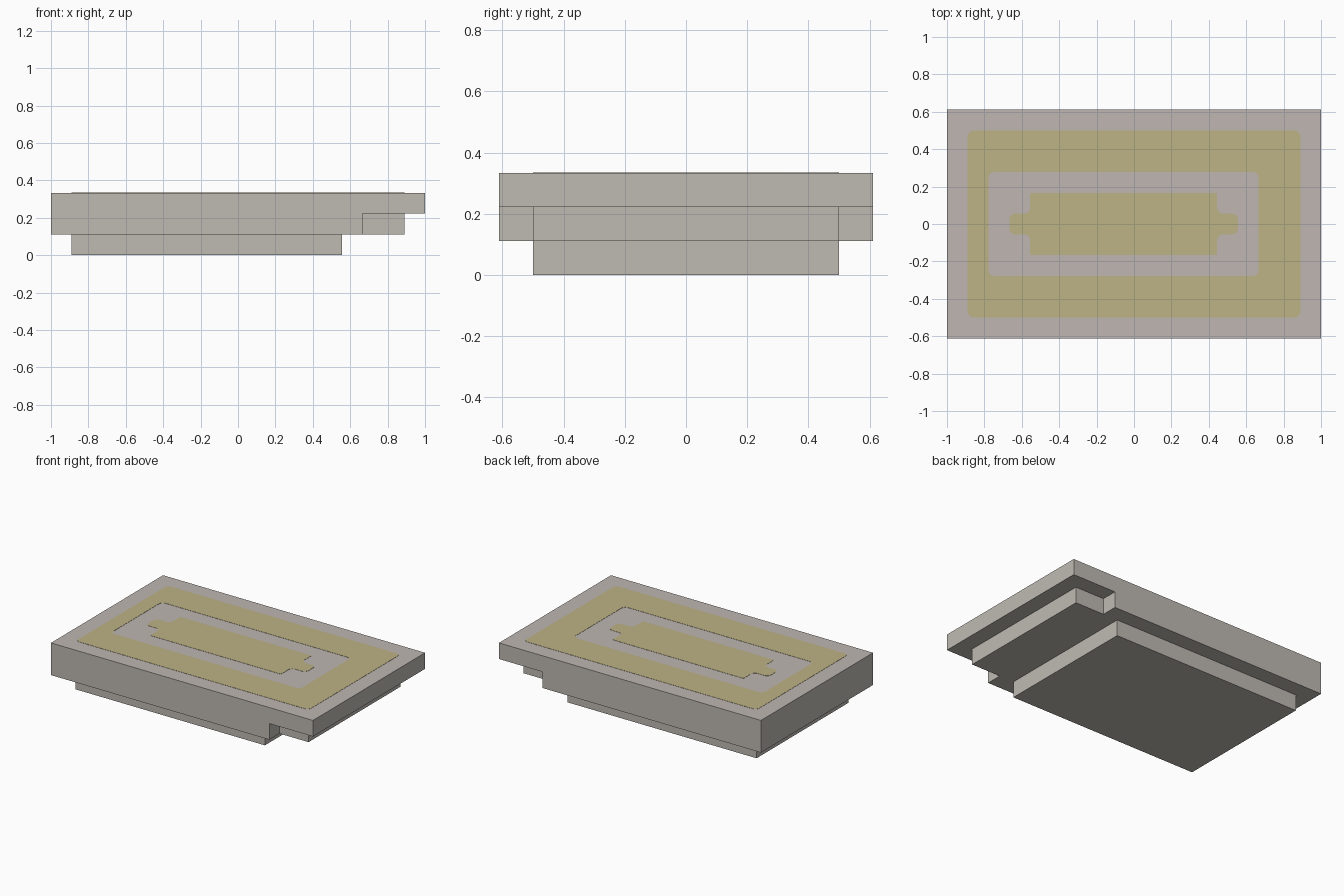
import bpy
import bmesh
from math import pi, sin, cos
from mathutils import Vector

U = 1 / 9  # the whole model sits on this module

if "Cube" in bpy.data.objects:
    bpy.data.objects.remove(bpy.data.objects["Cube"])


def material(name, rgb):
    mat = bpy.data.materials.new(name)
    mat.use_nodes = True
    mat.diffuse_color = (*rgb, 1)
    mat.node_tree.nodes["Principled BSDF"].inputs["Base Color"].default_value = (*rgb, 1)
    return mat


stone = material("warm grey stone", (0.52, 0.49, 0.45))
surface = material("pale grey surface", (0.52, 0.47, 0.45))
ochre = material("ochre inlay", (0.51, 0.45, 0.24))


def extruded(name, profile, half_width):
    """Extrude an x-z profile, in modules, along y; the highest face is the surface."""
    bm = bmesh.new()
    verts = [bm.verts.new((x * U, -half_width * U, z * U)) for x, z in profile]
    face = bm.faces.new(verts)
    out = bmesh.ops.extrude_face_region(bm, geom=[face])
    moved = [v for v in out["geom"] if isinstance(v, bmesh.types.BMVert)]
    bmesh.ops.translate(bm, verts=moved, vec=(0, 2 * half_width * U, 0))
    bmesh.ops.recalc_face_normals(bm, faces=bm.faces)
    for f in bm.faces:
        f.material_index = int(f.normal.z > 0.9 and f.calc_center_median().z > 2.9 * U)
    mesh = bpy.data.meshes.new(name)
    bm.to_mesh(mesh)
    bm.free()
    mesh.materials.append(stone)
    mesh.materials.append(surface)
    obj = bpy.data.objects.new(name, mesh)
    bpy.context.collection.objects.link(obj)


def rect(x0, x1, z0, z1):
    return [(x0, z0), (x1, z0), (x1, z1), (x0, z1)]


# Stepped slab, end tongue under its overhang, and the base
extruded("stepped_slab", [(-9, 1), (6, 1), (6, 2), (9, 2), (9, 3), (-9, 3)], 5.5)
extruded("end_tongue", rect(6, 8, 1, 2), 4.5)
extruded("base", rect(-8, 5, 0, 1), 4.5)


def rounded(corners, steps=5):
    """Round right-angled corners given as (x, y, radius)."""
    points = []
    for i, (x, y, r) in enumerate(corners):
        p = Vector((x, y))
        a = (Vector(corners[i - 1][:2]) - p).normalized() * r
        b = (Vector(corners[(i + 1) % len(corners)][:2]) - p).normalized() * r
        for k in range(steps + 1):
            t = k / steps * pi / 2
            points.append(p + a * (1 - sin(t)) + b * (1 - cos(t)))
    return points


R = 0.28
frame_outer = [(x, y, R) for x, y in rect(-8, 8, -4.5, 4.5)]
frame_inner = [(x, y, R) for x, y in rect(-7, 6, -2.5, 2.5)]

# Central panel with a lug at each end: one half, then turned about its middle
half = [(5, 0.5, R), (4, 0.5, R), (4, 1.5, 0.08), (-5, 1.5, 0.08), (-5, 0.5, R), (-6, 0.5, R)]
panel = half + [(-1 - x, -y, r) for x, y, r in half]

# Thin inlay: nested outlines fill alternately as frame, gap and panel
curve = bpy.data.curves.new("top_inlay", "CURVE")
curve.dimensions = "2D"
curve.fill_mode = "BOTH"
curve.extrude = 0.001
for corners in (frame_outer, frame_inner, panel):
    pts = rounded(corners)
    spline = curve.splines.new("POLY")
    spline.points.add(len(pts) - 1)
    for sp, p in zip(spline.points, pts):
        sp.co = (p.x * U, p.y * U, 0, 1)
    spline.use_cyclic_u = True
curve.materials.append(ochre)
inlay = bpy.data.objects.new("top_inlay", curve)
inlay.location.z = 3 * U + 0.0005
bpy.context.collection.objects.link(inlay)
bpy.context.view_layer.objects.active = inlay
inlay.select_set(True)
bpy.ops.object.convert(target="MESH")
